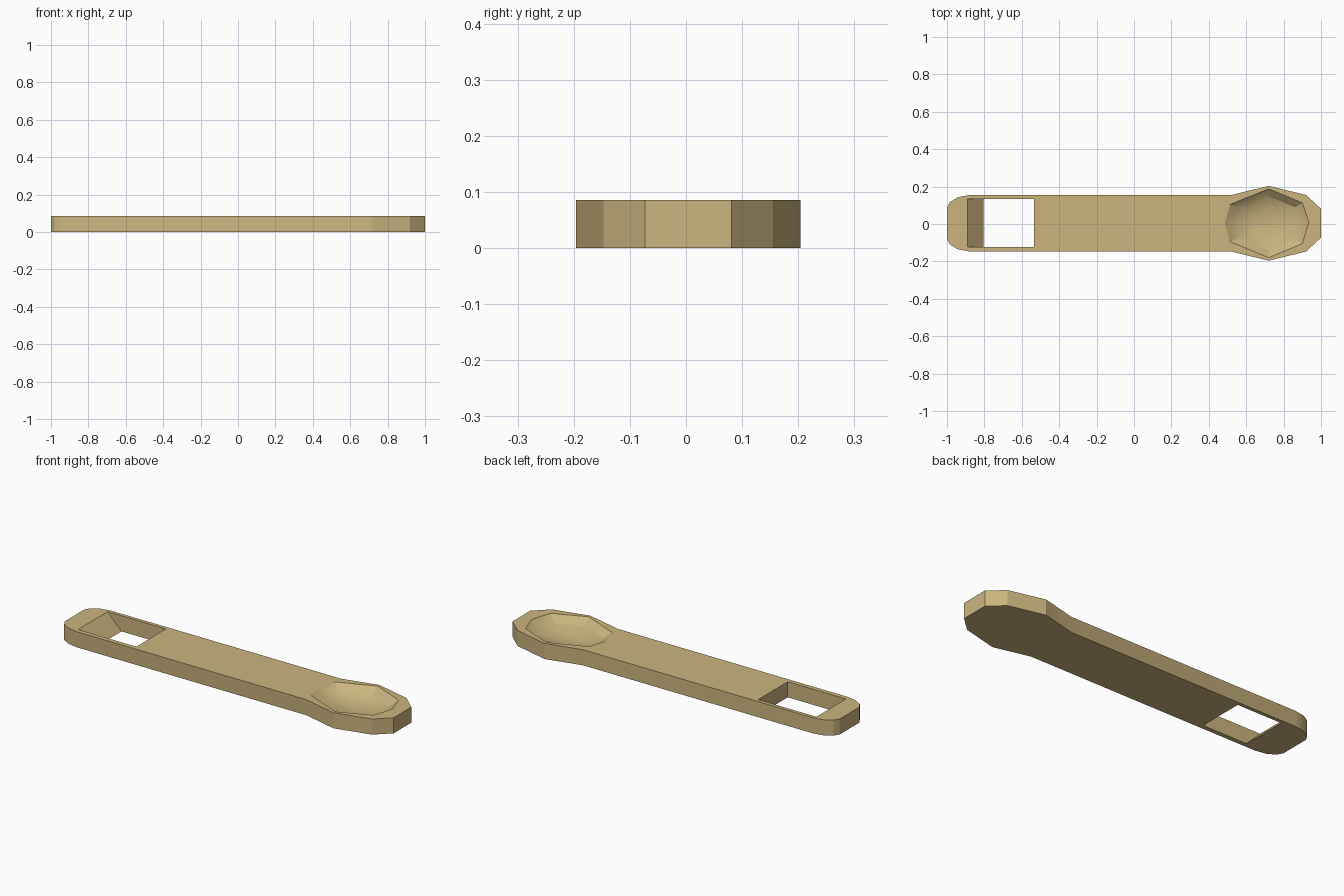
import bpy, bmesh, math
from mathutils import Vector

if "Cube" in bpy.data.objects:
    bpy.data.objects.remove(bpy.data.objects["Cube"])

H = 0.086      # thickness
CY = 0.004     # symmetry line of the handle

bm = bmesh.new()


def ring(points, z):
    return [bm.verts.new((x, y, z)) for x, y in points]


def bridge(a, b):
    n = len(a)
    for i in range(n):
        j = (i + 1) % n
        bm.faces.new((a[i], a[j], b[j], b[i]))


def loop_edges(loop):
    out = []
    for i, v in enumerate(loop):
        w = loop[(i + 1) % len(loop)]
        out.append(bm.edges.get((v, w)) or bm.edges.new((v, w)))
    return out


def fill(*loops):
    edges = [e for l in loops for e in loop_edges(l)]
    bmesh.ops.triangle_fill(bm, use_beauty=True, use_dissolve=False, edges=edges)


# outer outline: half profile, mirrored across the symmetry line
half = [(-1.0, 0.085), (-0.982, 0.115), (-0.94, 0.14), (-0.88, 0.151),
        (0.52, 0.151), (0.72, 0.2), (0.92, 0.151), (1.0, 0.077)]
outline = ([(x, CY + y) for x, y in half]
           + [(x, CY - y) for x, y in reversed(half)])
top, bottom = ring(outline, H), ring(outline, 0)
bridge(top, bottom)

# rectangular slot with one sloped end wall
y0, y1 = -0.122, 0.135
slot_top = ring([(-0.89, y0), (-0.535, y0), (-0.535, y1), (-0.89, y1)], H)
slot_bottom = ring([(-0.805, y0), (-0.535, y0), (-0.535, y1), (-0.805, y1)], 0)
bridge(slot_top, slot_bottom)

# faceted bowl sunk in the wide end
rim = [(0.485, 0.005), (0.515, 0.105), (0.72, 0.188), (0.90, 0.113),
       (0.935, 0.01), (0.90, -0.105), (0.72, -0.18), (0.515, -0.095)]
centre = Vector((0.72, CY))
rim_loop = ring(rim, H)
previous = rim_loop
for scale, z in ((0.78, 0.051), (0.42, 0.031)):
    inner = ring([centre + (Vector(p) - centre) * scale for p in rim], z)
    bridge(previous, inner)
    previous = inner
low = bm.verts.new((centre.x, centre.y, 0.025))
for i in range(8):
    bm.faces.new((previous[i], previous[(i + 1) % 8], low))

# top and bottom faces around the openings
fill(top, slot_top, rim_loop)
fill(bottom, slot_bottom)
bmesh.ops.recalc_face_normals(bm, faces=bm.faces)

mesh = bpy.data.meshes.new("spoon_handle")
bm.to_mesh(mesh)
bm.free()
obj = bpy.data.objects.new("spoon_handle", mesh)
bpy.context.collection.objects.link(obj)

# tan material
mat = bpy.data.materials.new("tan")
mat.diffuse_color = (0.6, 0.46, 0.21, 1)
mat.use_nodes = True
mat.node_tree.nodes["Principled BSDF"].inputs["Base Color"].default_value = mat.diffuse_color
mesh.materials.append(mat)

bpy.context.view_layer.objects.active = obj
obj.select_set(True)
bpy.ops.object.shade_smooth_by_angle(angle=math.radians(25))
